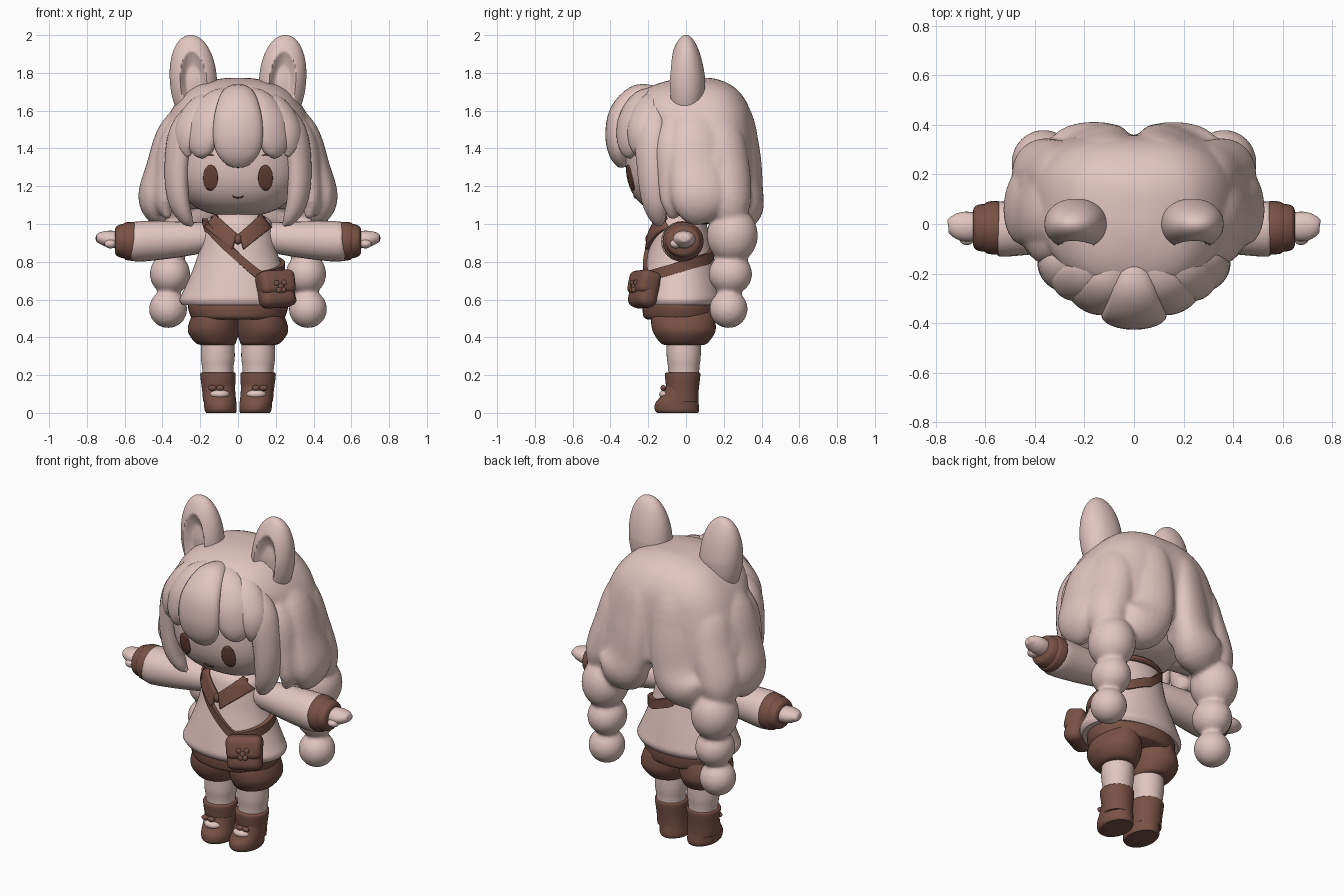
import bpy, bmesh, math
from mathutils import Vector, Euler


def material(name, rgb):
    m = bpy.data.materials.new(name)
    m.diffuse_color = (*rgb, 1)
    return m


PINK = material("pale pink", (0.76, 0.56, 0.52))
BROWN = material("leather brown", (0.19, 0.083, 0.06))
DARK = material("dark brown", (0.14, 0.055, 0.038))
TAU = 2 * math.pi


def finish(name, bm, mat, angle=50):
    bmesh.ops.recalc_face_normals(bm, faces=bm.faces)
    me = bpy.data.meshes.new(name)
    bm.to_mesh(me)
    bm.free()
    me.materials.append(mat)
    me.shade_smooth()
    me.set_sharp_from_angle(angle=math.radians(angle))
    ob = bpy.data.objects.new(name, me)
    bpy.context.collection.objects.link(ob)
    return ob


def loft(name, rings, mat, closed=False):
    bm = bmesh.new()
    rows = [[bm.verts.new(p) for p in r] for r in rings]
    n = len(rows[0])
    for a, b in zip(rows, rows[1:] + (rows[:1] if closed else [])):
        for i in range(n):
            bm.faces.new((a[i], a[(i + 1) % n], b[(i + 1) % n], b[i]))
    if not closed:
        bm.faces.new(rows[0])
        bm.faces.new(rows[-1])
    return finish(name, bm, mat)


def smooth(keys, steps=5):
    """Catmull-Rom through tuples of numbers."""
    out = []
    for i in range(len(keys) - 1):
        p0, p1 = keys[max(i - 1, 0)], keys[i]
        p2, p3 = keys[i + 1], keys[min(i + 2, len(keys) - 1)]
        for k in range(steps):
            t = k / steps
            out.append([0.5 * (2 * b + (c - a) * t + (2 * a - 5 * b + 4 * c - d) * t * t
                               + (3 * b - a - 3 * c + d) * t ** 3)
                        for a, b, c, d in zip(p0, p1, p2, p3)])
    return out + [list(keys[-1])]


def stack(name, keys, mat, n=40, steps=4):
    """Horizontal elliptical rings: x, y, z, half width, half depth."""
    return loft(name, [[(x + a * math.cos(TAU * i / n), y + b * math.sin(TAU * i / n), z)
                        for i in range(n)] for x, y, z, a, b in smooth(keys, steps)], mat)


def tube(name, keys, mat, hub=(0, 0, 1.35), n=24):
    """Elliptical sweep: x, y, z, sideways radius, outward radius."""
    path = smooth(keys)
    pts = [Vector(k[:3]) for k in path]
    rings = []
    for i, p in enumerate(pts):
        t = (pts[min(i + 1, len(pts) - 1)] - pts[max(i - 1, 0)]).normalized()
        side = t.cross(p - Vector(hub)).normalized()
        out = side.cross(t)
        a, b = path[i][3:]
        rings.append([p + side * a * math.cos(TAU * j / n) + out * b * math.sin(TAU * j / n)
                      for j in range(n)])
    return loft(name, rings, mat)


def ball(name, loc, radii, mat, power=2, shape=None, res=48):
    bm = bmesh.new()
    bmesh.ops.create_uvsphere(bm, u_segments=res, v_segments=res * 2 // 3, radius=1)
    for v in bm.verts:
        v.co /= sum(abs(c) ** power for c in v.co) ** (1 / power)
        v.co = Vector(c * r for c, r in zip(v.co, radii))
        if shape:
            shape(v.co)
        v.co += Vector(loc)
    return finish(name, bm, mat)


def patch(name, place, surface, mat, thick, n=10):
    """Grid laid on a front surface; place maps u, v in 0..1 to x, z."""
    bm = bmesh.new()
    rows = []
    for i in range(n + 1):
        pts = [place(i / n, j / n) for j in range(n + 1)]
        rows.append([bm.verts.new((x, surface(x, z), z)) for x, z in pts])
    for a, b in zip(rows, rows[1:]):
        for j in range(n):
            bm.faces.new((a[j], a[j + 1], b[j + 1], b[j]))
    mod = finish(name, bm, mat).modifiers.new("thickness", 'SOLIDIFY')
    mod.thickness, mod.offset = thick, 0


def quad(a, b, c, d):
    def place(u, v):
        return [(1 - v) * ((1 - u) * a[k] + u * b[k]) + v * ((1 - u) * d[k] + u * c[k]) for k in (0, 1)]
    return place


def oval(cx, cz, rx, rz):
    def place(u, v):
        p, q = 2 * u - 1, 2 * v - 1
        return cx + rx * p * math.sqrt(1 - q * q / 2), cz + rz * q * math.sqrt(1 - p * p / 2)
    return place


# Head and face
def face_y(x, z):
    s = 1 - abs(x / 0.34) ** 2.5 - abs((z - 1.34) / 0.3) ** 2.5
    return -0.01 - 0.31 * max(s, 0) ** 0.4 - 0.002


ball("head", (0, -0.01, 1.34), (0.34, 0.31, 0.30), PINK, 2.5)
patch("mouth", lambda u, v: (0.06 * (u - 0.5), 1.135 + 0.04 * (u - 0.5) ** 2 + 0.006 * v),
      face_y, DARK, 0.006)

# Back hair core: z / half width / back depth / front depth
profile = [(1.08, 0.30, 0.15, 0.05), (1.11, 0.43, 0.25, 0.10), (1.18, 0.48, 0.29, 0.13),
           (1.3, 0.47, 0.29, 0.15), (1.4, 0.438, 0.287, 0.18), (1.5, 0.40, 0.28, 0.28),
           (1.6, 0.355, 0.262, 0.35), (1.68, 0.295, 0.22, 0.33), (1.735, 0.22, 0.16, 0.25),
           (1.768, 0.10, 0.08, 0.13), (1.774, 0.02, 0.02, 0.02)]
rings = []
for z, a, back, front in smooth(profile):
    ring = []
    low = min(max((1.75 - z) / 0.6, 0), 1)
    for i in range(140):
        c, s = math.cos(TAU * i / 140), math.sin(TAU * i / 140)
        x = a * math.copysign(abs(c) ** 0.78, c)
        y = 0.08 + (back if s > 0 else front) * math.copysign(abs(s) ** 0.78, s)
        lift = 0
        if s > 0:
            notch = math.exp(-(x / 0.05) ** 2)
            y -= 0.015 * low * notch
            lift = 0.08 * notch * max(0, (1.23 - z) / 0.15)
        ring.append((x, y, z + lift))
    rings.append(ring)
hair = [loft("back_hair", rings, PINK)]

# Centre fringe lock
tube("fringe_centre", [(0, -0.12, 1.70, 0.03, 0.02), (0, -0.25, 1.69, 0.085, 0.05),
                       (0, -0.345, 1.60, 0.12, 0.055), (0, -0.37, 1.48, 0.132, 0.057),
                       (0, -0.36, 1.38, 0.115, 0.05), (0, -0.335, 1.315, 0.06, 0.03),
                       (0, -0.33, 1.30, 0.01, 0.01)], PINK)


# Torso surface, used for everything worn on it
TORSO = [(0, -0.03, 0.57, 0.295, 0.21), (0, -0.03, 0.60, 0.31, 0.225), (0, -0.03, 0.65, 0.287, 0.217),
         (0, -0.03, 0.75, 0.243, 0.195), (0, -0.03, 0.85, 0.208, 0.17), (0, -0.03, 0.95, 0.19, 0.15),
         (0, -0.03, 1.02, 0.17, 0.13), (0, -0.03, 1.06, 0.10, 0.09)]


def torso_radii(z):
    for k, m in zip(TORSO, TORSO[1:]):
        if z <= m[2]:
            t = max((z - k[2]) / (m[2] - k[2]), 0)
            return k[3] + t * (m[3] - k[3]), k[4] + t * (m[4] - k[4])
    return TORSO[-1][3:]


def torso_y(x, z, side=-1):
    a, b = torso_radii(min(z, 1.03))
    return -0.03 + side * (b * math.sqrt(max(1 - (x / a) ** 2, 0.05)) + 0.012)


stack("shirt", TORSO, PINK, 56)
stack("waistband", [(0, -0.02, 0.495, 0.235, 0.185), (0, -0.025, 0.51, 0.25, 0.2),
                    (0, -0.025, 0.56, 0.265, 0.205), (0, -0.025, 0.60, 0.26, 0.2)], BROWN)
patch("collar_back", quad((-0.13, 1.035), (0.13, 1.035), (0.14, 1.0), (-0.14, 1.0)),
      lambda x, z: torso_y(x, z, 1), BROWN, 0.02)
ball("collar_knot", (0, -0.195, 0.92), (0.022, 0.02, 0.028), BROWN)

# Shoulder strap wrapped round the torso
rings = []
for i in range(72):
    t = TAU * i / 72
    z = 0.85
    for _ in range(12):
        a, b = torso_radii(z)
        x, y = a * math.cos(t), -0.03 + b * math.sin(t)
        goal = 0.885 - 0.86 * min(max(x, -0.15), 0.12) + 0.3 * y
        goal -= 0.4 * max(y, 0) * min(max(1 - x / 0.12, 0), 1)
        z += 0.5 * (min(goal, 1.0) - z)
    out = Vector((math.cos(t), math.sin(t), 0))
    p = Vector((x, y, z))
    rings.append([p + out * o + Vector((0, 0, h)) for o, h in
                  ((-0.01, -0.03), (0.014, -0.028), (0.014, 0.028), (-0.01, 0.03))])
loft("bag_strap", rings, BROWN, closed=True)


# Satchel
def box(name, loc, size, bevel, taper=0):
    bm = bmesh.new()
    bmesh.ops.create_cube(bm, size=1)
    for v in bm.verts:
        v.co.x *= 1 + taper * v.co.z
    bmesh.ops.scale(bm, vec=size, verts=bm.verts)
    bmesh.ops.bevel(bm, geom=bm.edges[:], offset=bevel, segments=4, profile=0.5, affect='EDGES')
    turn = Euler((math.radians(-14), math.radians(-3), math.radians(25))).to_matrix()
    for v in bm.verts:
        v.co = turn @ (v.co + Vector(loc)) + Vector((0.2, -0.22, 0.655))
    return finish(name, bm, BROWN)


box("satchel", (0, 0, -0.01), (0.195, 0.11, 0.18), 0.045, -0.05)
box("satchel_flap", (0, -0.01, 0.03), (0.2, 0.115, 0.13), 0.035, 0.05)
for dx, dz in ((0, 0), (-0.022, 0.018), (0.022, 0.018), (-0.013, -0.02), (0.013, -0.02)):
    box("satchel_clasp", (dx, -0.066, dz), (0.028, 0.02, 0.028), 0.009)


# Paired parts
for s, side in ((1, "left"), (-1, "right")):
    def m(keys):
        return [(s * k[0],) + tuple(k[1:]) for k in keys]

    def ear_shape(co):
        co.y *= 1.02 - 0.9 * max(co.z, 0)
        q = (co.x / 0.07) ** 2 + ((co.z + 0.01) / 0.165) ** 2
        if co.y < 0 and q < 1:
            co.y += 0.055 * min(1, 1.4 * (1 - q))
        co.x += s * 0.06 * co.z

    ball(side + "_ear", (s * 0.236, 0, 1.76), (0.125, 0.10, 0.24), PINK, 2.1, ear_shape, 96)
    patch(side + "_eye", oval(s * 0.145, 1.245, 0.038, 0.067), face_y, DARK, 0.008)
    patch(side + "_brow", oval(s * 0.15, 1.365, 0.022, 0.005), face_y, DARK, 0.008)

    # Fringe and face-framing locks
    tube(side + "_fringe_inner", m([(0.03, -0.12, 1.71, 0.03, 0.02), (0.10, -0.23, 1.66, 0.08, 0.05),
         (0.165, -0.285, 1.56, 0.10, 0.055), (0.19, -0.30, 1.45, 0.095, 0.05),
         (0.19, -0.30, 1.38, 0.06, 0.035), (0.185, -0.295, 1.35, 0.01, 0.01)]), PINK)
    tube(side + "_fringe_outer", m([(0.08, -0.12, 1.70, 0.03, 0.02), (0.19, -0.20, 1.63, 0.08, 0.05),
         (0.265, -0.235, 1.51, 0.085, 0.055), (0.275, -0.25, 1.41, 0.06, 0.04),
         (0.26, -0.26, 1.36, 0.01, 0.01)]), PINK)
    tube(side + "_front_lock", m([(0.2, -0.15, 1.66, 0.04, 0.03), (0.295, -0.19, 1.5, 0.085, 0.055),
         (0.325, -0.185, 1.3, 0.08, 0.058), (0.315, -0.17, 1.13, 0.07, 0.052),
         (0.275, -0.15, 1.03, 0.045, 0.035), (0.24, -0.14, 0.995, 0.01, 0.01)]), PINK)

    # Full back locks gathering into a braid
    hair.append(tube(side + "_back_lock", m([(0.08, 0.10, 1.70, 0.07, 0.03), (0.15, 0.235, 1.60, 0.14, 0.075),
         (0.165, 0.275, 1.4, 0.165, 0.09), (0.185, 0.285, 1.2, 0.175, 0.10),
         (0.22, 0.285, 1.09, 0.16, 0.12), (0.29, 0.26, 1.01, 0.08, 0.07)]), PINK))
    hair.append(tube(side + "_outer_lock", m([(0.2, 0.06, 1.67, 0.05, 0.03), (0.29, 0.18, 1.5, 0.11, 0.085),
         (0.34, 0.215, 1.3, 0.13, 0.10), (0.375, 0.22, 1.13, 0.13, 0.115),
         (0.375, 0.235, 1.02, 0.09, 0.09)]), PINK))
    hair.append(tube(side + "_side_lock", m([(0.22, 0.02, 1.67, 0.06, 0.03), (0.345, 0.05, 1.5, 0.13, 0.07),
         (0.405, 0.06, 1.3, 0.15, 0.08), (0.44, 0.08, 1.15, 0.16, 0.087),
         (0.425, 0.10, 1.06, 0.12, 0.065), (0.40, 0.12, 1.03, 0.03, 0.02)]), PINK))
    hair.append(tube(side + "_cheek_lock", m([(0.24, -0.06, 1.64, 0.04, 0.03), (0.355, -0.07, 1.45, 0.09, 0.055),
         (0.39, -0.06, 1.25, 0.09, 0.055), (0.39, -0.06, 1.11, 0.075, 0.05),
         (0.37, -0.08, 1.03, 0.02, 0.015)]), PINK))
    for i, (x, y, z, a, b, c) in enumerate(((0.365, 0.245, 0.94, 0.13, 0.135, 0.15),
                                            (0.36, 0.235, 0.735, 0.107, 0.115, 0.11),
                                            (0.37, 0.225, 0.55, 0.101, 0.101, 0.101))):
        hair.append(ball(f"{side}_braid_{i + 1}", (s * x, y, z), (a, b, c), PINK))

    # Collar flap
    patch(side + "_collar", quad((s * 0.004, 0.945), (s * 0.03, 0.865), (s * 0.172, 0.98), (s * 0.12, 1.05)),
          torso_y, BROWN, 0.022)

    # Sleeve, cuff, hand
    arm_hub = (s * 0.4, -0.02, -9)
    tube(side + "_sleeve", m([(0.10, -0.02, 0.935, 0.07, 0.07), (0.22, -0.02, 0.925, 0.085, 0.085),
         (0.38, -0.02, 0.915, 0.10, 0.10), (0.53, -0.02, 0.907, 0.112, 0.107),
         (0.555, -0.02, 0.907, 0.10, 0.095)]), PINK, arm_hub)
    tube(side + "_cuff", m([(0.54, -0.015, 0.908, 0.09, 0.09), (0.55, -0.015, 0.908, 0.108, 0.103),
         (0.59, -0.015, 0.91, 0.105, 0.10), (0.605, -0.015, 0.91, 0.096, 0.092),
         (0.615, -0.015, 0.91, 0.096, 0.09), (0.64, -0.015, 0.91, 0.088, 0.08),
         (0.65, -0.015, 0.91, 0.07, 0.065)]), BROWN, arm_hub)
    tube(side + "_hand", m([(0.63, -0.01, 0.915, 0.055, 0.045), (0.68, -0.01, 0.92, 0.06, 0.045),
         (0.72, -0.005, 0.925, 0.05, 0.035), (0.745, 0, 0.925, 0.03, 0.022),
         (0.752, 0, 0.925, 0.01, 0.01)]), PINK, arm_hub)
    ball(side + "_thumb", (s * 0.675, -0.055, 0.895), (0.032, 0.03, 0.024), PINK)

    # Shorts, leg, boot
    stack(side + "_shorts", m([(0.11, -0.01, 0.36, 0.09, 0.105), (0.12, -0.01, 0.375, 0.11, 0.13),
          (0.13, -0.01, 0.43, 0.135, 0.165), (0.125, -0.015, 0.49, 0.13, 0.17),
          (0.115, -0.015, 0.54, 0.115, 0.16)]), BROWN)
    stack(side + "_leg", m([(0.105, -0.012, 0.18, 0.08, 0.08), (0.107, -0.012, 0.24, 0.083, 0.083),
          (0.107, -0.012, 0.30, 0.09, 0.09), (0.107, -0.012, 0.40, 0.086, 0.09)]), PINK)
    stack(side + "_boot_shaft", m([(0.1, -0.015, 0.06, 0.085, 0.08), (0.103, -0.018, 0.12, 0.087, 0.085),
          (0.106, -0.018, 0.20, 0.094, 0.094), (0.106, -0.018, 0.213, 0.088, 0.088)]), BROWN)
    stack(side + "_shoe", m([(0.09, -0.045, 0, 0.078, 0.108), (0.092, -0.048, 0.015, 0.085, 0.117),
          (0.094, -0.048, 0.05, 0.086, 0.115), (0.098, -0.035, 0.09, 0.085, 0.098),
          (0.1, -0.025, 0.14, 0.084, 0.086)]), BROWN)
    ball(side + "_instep", (s * 0.097, -0.10, 0.098), (0.052, 0.042, 0.026), PINK)
    for dx in (-0.02, 0.02):
        ball(side + "_shoe_bow", (s * 0.115 + dx, -0.12, 0.132), (0.022, 0.015, 0.015), BROWN)

# Fuse the back hair into one soft sculpted mass
with bpy.context.temp_override(active_object=hair[0], object=hair[0], selected_objects=hair,
                               selected_editable_objects=hair):
    bpy.ops.object.join()
fuse = hair[0].modifiers.new("fuse", 'REMESH')
fuse.mode, fuse.voxel_size, fuse.use_smooth_shade = 'VOXEL', 0.012, True
soft = hair[0].modifiers.new("soften", 'SMOOTH')
soft.factor, soft.iterations = 0.5, 6
